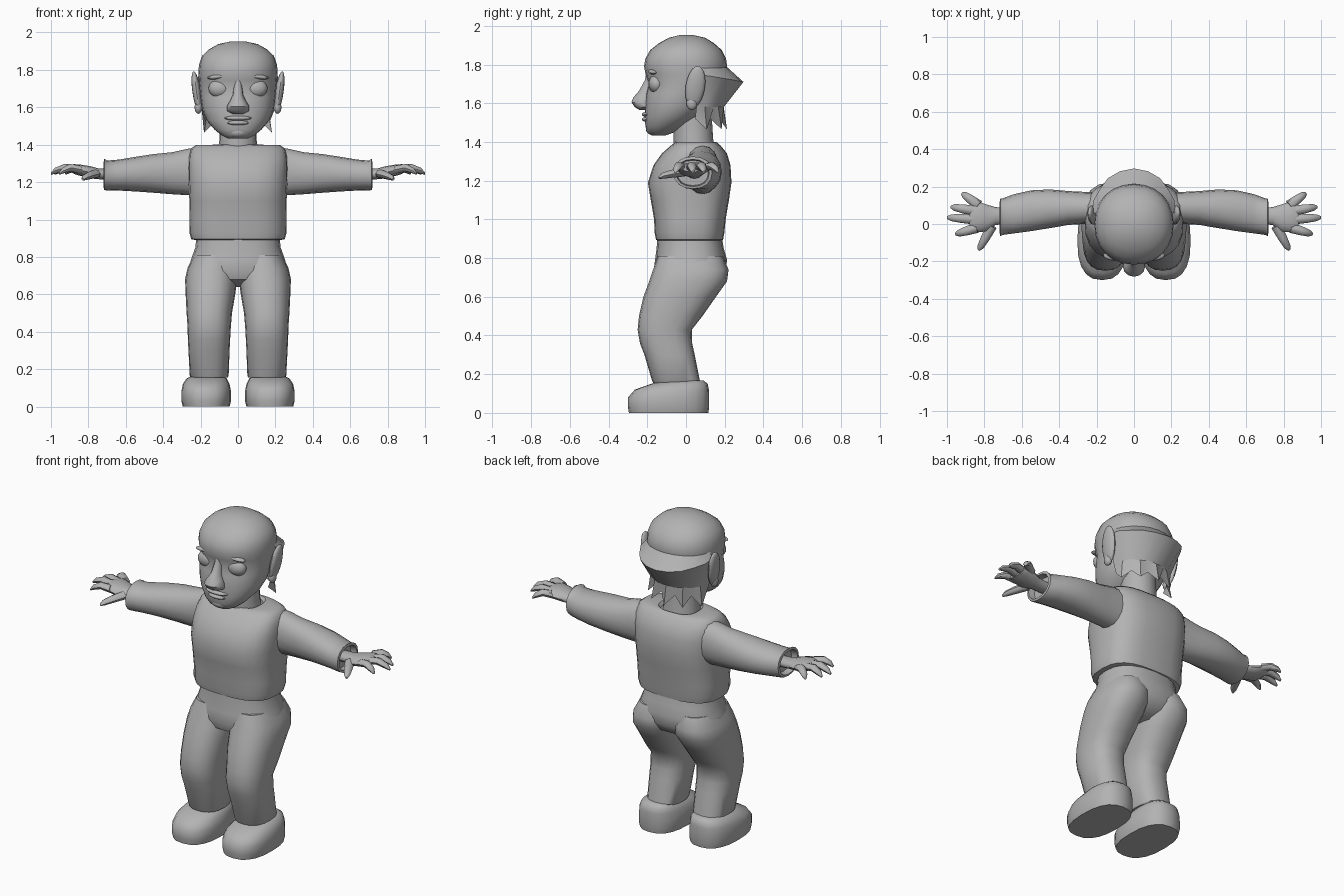
import bpy, bmesh, math
from mathutils import Vector, Matrix

if "Cube" in bpy.data.objects:
    bpy.data.objects.remove(bpy.data.objects["Cube"])

grey = bpy.data.materials.new("plain grey")
grey.diffuse_color = (0.45, 0.45, 0.45, 1)
grey.use_nodes = True
grey.node_tree.nodes["Principled BSDF"].inputs["Base Color"].default_value = grey.diffuse_color


def finish(name, bm, mirror=False, angle=45, closed=True):
    """Turn a bmesh into a named, shaded, optionally mirrored object."""
    if closed:
        bmesh.ops.recalc_face_normals(bm, faces=bm.faces)
    me = bpy.data.meshes.new(name)
    bm.to_mesh(me)
    bm.free()
    me.materials.append(grey)
    ob = bpy.data.objects.new(name, me)
    bpy.context.collection.objects.link(ob)
    bpy.ops.object.select_all(action='DESELECT')
    ob.select_set(True)
    bpy.context.view_layer.objects.active = ob
    bpy.ops.object.shade_smooth_by_angle(angle=math.radians(angle))
    if mirror:
        ob.modifiers.new("mirror", 'MIRROR')
    return ob


def loft(name, rings, axis='z', n=20, p=2.0, mirror=False, angle=45):
    """Superellipse rings (t, a0, a1, b0, b1): along z a=x, b=y; along x a=y, b=z."""
    bm = bmesh.new()
    loops = []
    for t, a0, a1, b0, b1 in rings:
        loop = []
        for i in range(n):
            th = 2 * math.pi * i / n
            c, s = math.cos(th), math.sin(th)
            a = (a0 + a1) / 2 + (a1 - a0) / 2 * math.copysign(abs(c) ** (2 / p), c)
            b = (b0 + b1) / 2 + (b1 - b0) / 2 * math.copysign(abs(s) ** (2 / p), s)
            loop.append(bm.verts.new((a, b, t) if axis == 'z' else (t, a, b)))
        loops.append(loop)
    for lo, hi in zip(loops, loops[1:]):
        for i in range(n):
            j = (i + 1) % n
            bm.faces.new((lo[i], lo[j], hi[j], hi[i]))
    bm.faces.new(loops[0])
    bm.faces.new(loops[-1])
    return finish(name, bm, mirror, angle)


def sym(rings):
    """Rings (z, half width, y front, y back) centred on x = 0."""
    return [(z, -r, r, f, b) for z, r, f, b in rings]


def ball(name, centre, radii, rot=(0, 0), mirror=False):
    """Ellipsoid, tilted about x and then y."""
    bm = bmesh.new()
    m = (Matrix.Translation(centre) @ Matrix.Rotation(rot[1], 4, 'Y')
         @ Matrix.Rotation(rot[0], 4, 'X') @ Matrix.Diagonal((*radii, 1)))
    bmesh.ops.create_uvsphere(bm, u_segments=16, v_segments=10, radius=1, matrix=m)
    return finish(name, bm, mirror)


def tube(name, pts, radii, n=8):
    """Tapered tube through points, mirrored to both sides."""
    bm = bmesh.new()
    loops = []
    d = (Vector(pts[-1]) - Vector(pts[0])).normalized()
    side = d.cross(Vector((0, 0, 1))).normalized()
    up = side.cross(d)
    for pt, r in zip(pts, radii):
        loops.append([bm.verts.new(Vector(pt) + side * r * math.cos(k * 2 * math.pi / n)
                                   + up * r * 0.85 * math.sin(k * 2 * math.pi / n)) for k in range(n)])
    for lo, hi in zip(loops, loops[1:]):
        for i in range(n):
            j = (i + 1) % n
            bm.faces.new((lo[i], lo[j], hi[j], hi[i]))
    bm.faces.new(loops[0])
    bm.faces.new(loops[-1])
    return finish(name, bm, True)


# Shoes
loft("shoe", [(0, .045, .295, -.295, .115), (.03, .037, .303, -.30, .12),
              (.08, .037, .303, -.30, .12), (.12, .045, .295, -.265, .118),
              (.15, .06, .275, -.18, .112), (.168, .085, .24, -.11, .09)],
     p=2.5, mirror=True)

# Trousers: legs and hips
loft("trouser_leg", [(.155, .055, .25, -.17, .06), (.165, .05, .258, -.175, .072),
                     (.3, .045, .265, -.215, .045), (.36, .042, .268, -.238, .032),
                     (.43, .038, .27, -.25, .03), (.5, .032, .275, -.243, .085),
                     (.6, .015, .28, -.22, .155), (.68, .004, .283, -.19, .212),
                     (.74, .004, .27, -.17, .22), (.81, .02, .235, -.145, .19)],
     p=2.4, mirror=True)
loft("hips", sym([(.64, .10, -.06, .10), (.68, .23, -.15, .18), (.73, .266, -.168, .205),
                  (.79, .25, -.16, .212), (.85, .228, -.152, .195), (.91, .222, -.148, .185)]),
     p=2.5)

# Sweater body, sleeves with hollow cuffs
loft("sweater_body", sym([(.89, .225, -.145, .18), (.895, .25, -.155, .192),
                          (.93, .26, -.162, .198), (1.0, .258, -.165, .205),
                          (1.10, .26, -.182, .222), (1.19, .264, -.197, .235),
                          (1.28, .266, -.168, .23), (1.34, .263, -.125, .212),
                          (1.38, .25, -.08, .18), (1.398, .225, -.055, .16),
                          (1.40, .12, -.05, .15), (1.385, .105, -.04, .14)]),
     p=2.8, n=24)
loft("sleeve", [(.2, .0, .17, 1.13, 1.385), (.27, .0, .172, 1.13, 1.378),
                (.35, -.005, .176, 1.135, 1.36), (.45, -.022, .185, 1.143, 1.35),
                (.55, -.038, .18, 1.15, 1.335), (.64, -.05, .16, 1.155, 1.32),
                (.70, -.058, .138, 1.155, 1.315), (.715, -.065, .135, 1.158, 1.325),
                (.718, -.05, .12, 1.17, 1.31), (.68, -.045, .115, 1.175, 1.305)],
     axis='x', n=16, p=2.2, mirror=True)

# Hands
loft("palm", [(.67, .0, .085, 1.21, 1.27), (.74, -.005, .09, 1.215, 1.272),
              (.79, -.04, .105, 1.22, 1.285), (.85, -.045, .125, 1.235, 1.295),
              (.88, -.03, .11, 1.245, 1.285)], axis='x', n=12, mirror=True)
fingers = [("little_finger", (.83, .10), (.92, .165)), ("ring_finger", (.85, .07), (.98, .092)),
           ("middle_finger", (.85, .025), (1.0, .035)), ("index_finger", (.84, -.02), (.955, -.055)),
           ("thumb", (.76, -.01), (.83, -.14))]
for name, (x0, y0), (x1, y1) in fingers:
    z0, zm, z1 = (1.245, 1.235, 1.215) if name == "thumb" else (1.265, 1.277, 1.245)
    tube(name, [(x0, y0, z0), ((x0 + x1) / 2, (y0 + y1) / 2, zm),
                (x0 + (x1 - x0) * .85, y0 + (y1 - y0) * .85, (zm + z1) / 2), (x1, y1, z1)],
         (.028, .024, .018, .007))

# Neck and head
loft("neck", sym([(1.34, .115, -.06, .15), (1.42, .10, -.065, .14), (1.58, .10, -.06, .13)]), n=16)
loft("head", sym([(1.432, .05, -.175, -.11), (1.45, .088, -.198, -.06), (1.48, .125, -.21, -.01),
                  (1.53, .168, -.213, .07), (1.59, .192, -.213, .13), (1.65, .2, -.207, .165),
                  (1.70, .205, -.193, .19), (1.745, .209, -.208, .205), (1.79, .212, -.217, .213),
                  (1.83, .208, -.21, .207), (1.875, .192, -.185, .185), (1.91, .155, -.14, .145),
                  (1.938, .105, -.09, .10), (1.953, .035, -.03, .035)]), n=24, p=2.15)

# Face
loft("nose", sym([(1.565, .03, -.24, -.17), (1.58, .058, -.265, -.17), (1.605, .06, -.282, -.17),
                  (1.63, .045, -.272, -.17), (1.665, .028, -.242, -.16), (1.72, .022, -.212, -.15),
                  (1.76, .02, -.205, -.16)]), n=12)
ball("eye", (.098, -.152, 1.70), (.06, .042, .05), mirror=True)
ball("eyebrow", (.095, -.168, 1.765), (.07, .028, .014), (0, .12), True)
ball("upper_lip", (0, -.197, 1.542), (.075, .032, .014))
ball("lower_lip", (0, -.195, 1.517), (.06, .033, .015))
ball("chin", (0, -.17, 1.468), (.06, .038, .033))

# Ears
ball("ear", (.222, .048, 1.685), (.022, .05, .11), (-.15, .14), True)
ball("ear_lobe", (.212, .03, 1.60), (.02, .028, .035), mirror=True)

# Hair: flared rim round the back, running in to jagged tufts at the nape
bm = bmesh.new()
rows = []
for i in range(11):
    a = math.radians(-75 + 15 * i)
    back = math.cos(a) ** 2
    odd = i % 2
    levels = [(.212, 1.785), (.235 + .06 * back - .012 * (1 - odd) * (1 - back), 1.75 - .04 * back),
              (.20 - .01 * odd, 1.58), (.175 + .035 * odd, 1.52 - .055 * odd)]
    rows.append([bm.verts.new((math.sin(a) * r, math.cos(a) * r + .002, z)) for r, z in levels])
for l, r in zip(rows, rows[1:]):
    for k in range(3):
        bm.faces.new((l[k], l[k + 1], r[k + 1], r[k]))
bmesh.ops.recalc_face_normals(bm, faces=bm.faces)
finish("back_hair", bm, angle=25, closed=False)
